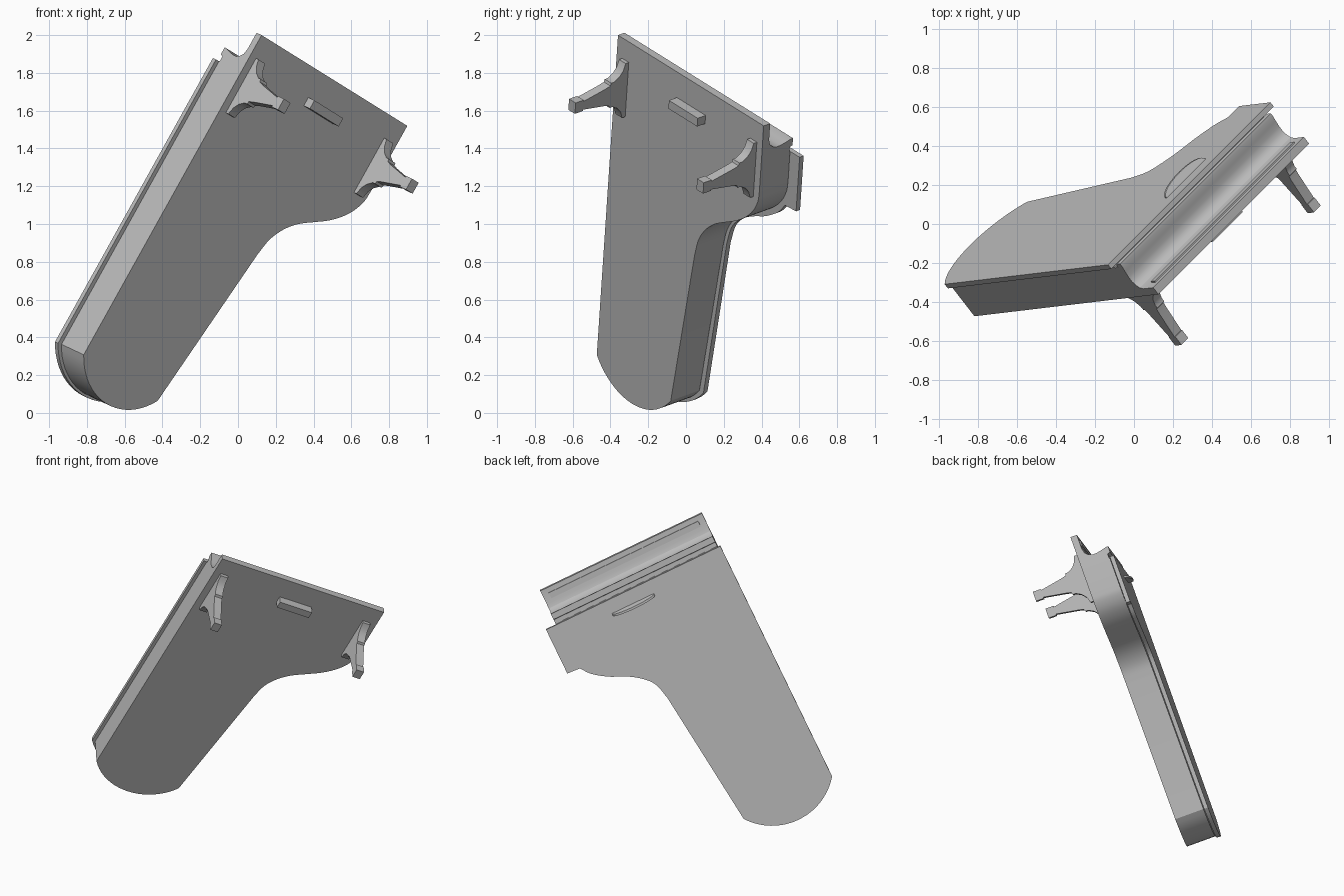
import bpy, bmesh, math
from mathutils import Matrix, Vector

if "Cube" in bpy.data.objects:
    bpy.data.objects.remove(bpy.data.objects["Cube"])

# Local frame: w = across the keyboard, l = keyboard to tail, u = up through the lid
W = Vector((0.647, 0.647, -0.403)).normalized()
L = Vector((-0.479, -0.0515, -0.876))
L = (L - W * L.dot(W)).normalized()
U = W.cross(L)
ORIGIN = Vector((0.125, -0.36, 2.0))
FRAME = Matrix.Translation(ORIGIN) @ Matrix((W, L, U)).transposed().to_4x4()

grey = bpy.data.materials.new("plain_grey")
grey.diffuse_color = (0.5, 0.5, 0.5, 1)
grey.use_nodes = True
grey.node_tree.nodes["Principled BSDF"].inputs["Base Color"].default_value = grey.diffuse_color


def prism(name, points, offset):
    """Closed polygon pushed along an offset, then placed in the tilted frame."""
    bm = bmesh.new()
    face = bm.faces.new([bm.verts.new(p) for p in points])
    new = bmesh.ops.extrude_face_region(bm, geom=[face])["geom"]
    bmesh.ops.translate(bm, vec=offset, verts=[v for v in new if isinstance(v, bmesh.types.BMVert)])
    bmesh.ops.recalc_face_normals(bm, faces=bm.faces)
    mesh = bpy.data.meshes.new(name)
    bm.to_mesh(mesh)
    bm.free()
    mesh.transform(FRAME)
    mesh.materials.append(grey)
    obj = bpy.data.objects.new(name, mesh)
    bpy.context.collection.objects.link(obj)
    bpy.ops.object.select_all(action="DESELECT")
    obj.select_set(True)
    bpy.context.view_layer.objects.active = obj
    bpy.ops.object.shade_smooth_by_angle(angle=math.radians(30))
    return obj


def curve(pts, steps=5):
    """Catmull-Rom curve through 2D points."""
    p = [Vector(q) for q in pts]
    p = [2 * p[0] - p[1]] + p + [2 * p[-1] - p[-2]]
    out = []
    for a, b, c, d in zip(p, p[1:], p[2:], p[3:]):
        for i in range(steps):
            t = i / steps
            out.append(0.5 * (2 * b + (c - a) * t + (2 * a - 5 * b + 4 * c - d) * t * t
                              + (3 * b - a - 3 * c + d) * t ** 3))
    return out + [p[-2]]


def tail(w0, w1, l, sag, n=20):
    """Circular arc at the tail, from the w1 side back to the w0 side."""
    h = (w1 - w0) / 2
    r = (h * h + sag * sag) / (2 * sag)
    a = math.asin(h / r)
    return [((w0 + w1) / 2 + r * math.sin(a - 2 * a * i / n),
             l + sag - r + r * math.cos(a - 2 * a * i / n)) for i in range(n + 1)]


def flat(pts, u):
    return [(p[0], p[1], u) for p in pts]


# Case with the S-curved treble side
side = curve([(1.192, 0.40), (1.186, 0.46), (1.155, 0.53), (1.10, 0.595), (1.03, 0.65),
              (0.952, 0.695), (0.861, 0.749), (0.789, 0.817), (0.74, 0.90), (0.717, 1.0)])
prism("case", flat([(0, 0.22), (1.192, 0.22)] + side + tail(0, 0.605, 1.94, 0.157), 0), (0, 0, 0.2))

# Lid overhanging the case, with a squared treble tab
lid_side = curve([(1.175, 0.555), (1.121, 0.623), (1.027, 0.689), (0.95, 0.725), (0.872, 0.769),
                  (0.80, 0.83), (0.762, 0.89), (0.737, 0.99)])
prism("lid", flat([(-0.02, 0.222), (1.265, 0.222), (1.265, 0.55)] + lid_side
                  + tail(-0.02, 0.632, 1.945, 0.165), 0.205), (0, 0, 0.028))

# Key bed and curved fallboard
profile = [(0, 0), (0, 0.045), (0.10, 0.045), (0.13, 0.053), (0.149, 0.072), (0.16, 0.098),
           (0.159, 0.13), (0.152, 0.165), (0.143, 0.2), (0.143, 0.215), (0.185, 0.215),
           (0.19, 0.195), (0.22, 0.195), (0.22, 0)]
prism("key_bed", [(0, l, u) for l, u in profile], (1.192, 0, 0))


def box(name, w, l, u):
    prism(name, [(w[0], l[0], u[0]), (w[1], l[0], u[0]), (w[1], l[1], u[0]), (w[0], l[1], u[0])],
          (0, 0, u[1] - u[0]))


# Key strip on the bed, pedal block underneath
box("key_strip", (0.045, 1.147), (0.035, 0.075), (0.045, 0.054))
box("pedal_block", (0.495, 0.73), (0.15, 0.2), (-0.055, 0.0))

# Arched music stand leaning on the lid
stand = []
for i in range(17):
    a = math.pi * i / 16
    s = math.sin(a) ** 0.8 if 0 < i < 16 else 0
    stand.append((0.67 - 0.155 * math.cos(a), 0.315 + 0.015 * s, 0.23 + 0.048 * s))
prism("music_stand", stand, (0, 0.015, 0))

# Front legs: winged bracket, tapered shaft, square foot
half = [(0.165, 0), (0.165, -0.022), (0.125, -0.035), (0.095, -0.06), (0.075, -0.095), (0.075, -0.115),
        (0.06, -0.12), (0.052, -0.15), (0.025, -0.305), (0.033, -0.305), (0.033, -0.36)]
outline = half + [(-l, u) for l, u in reversed(half)]
for name, w in (("bass_leg", 0.072), ("treble_leg", 1.12)):
    prism(name, [(w - 0.027, 0.285 + l, u) for l, u in outline], (0.054, 0, 0))
